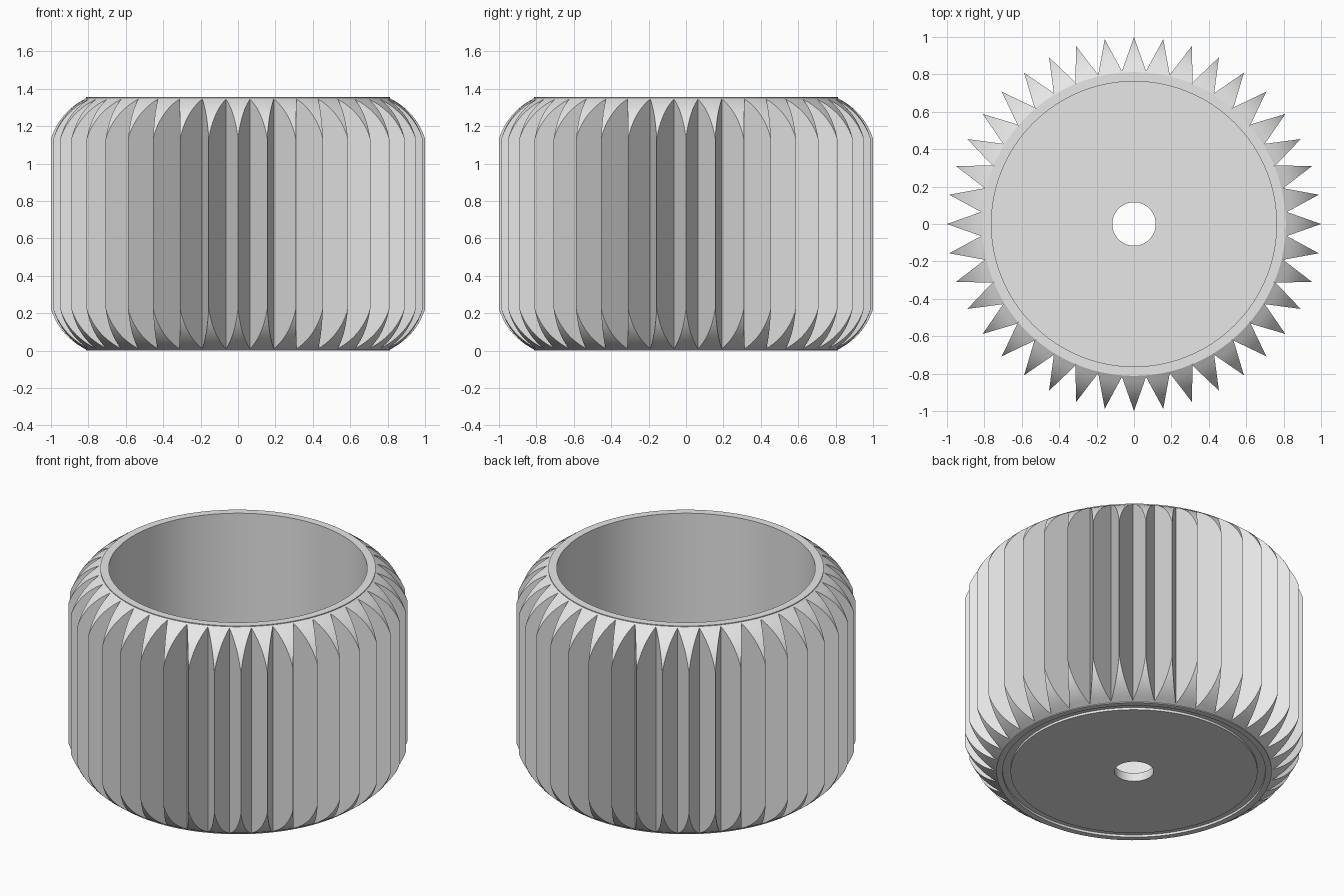
import bpy
import bmesh
from math import sin, cos, pi, sqrt, radians

old = bpy.data.objects.get("Cube")
if old:
    bpy.data.objects.remove(old, do_unlink=True)

HEIGHT = 1.355
TEETH = 40
VALLEY = 0.82
RIM = 0.812

grey = bpy.data.materials.new("light_grey")
grey.use_nodes = True
grey.diffuse_color = (0.8, 0.8, 0.8, 1)
grey.node_tree.nodes["Principled BSDF"].inputs["Base Color"].default_value = (0.8, 0.8, 0.8, 1)


def make_object(name, bm):
    """Weld a mesh, link it and shade it smooth with sharp edges kept."""
    bmesh.ops.remove_doubles(bm, verts=bm.verts, dist=0.0001)
    mesh = bpy.data.meshes.new(name)
    bm.to_mesh(mesh)
    bm.free()
    mesh.materials.append(grey)
    obj = bpy.data.objects.new(name, mesh)
    bpy.context.collection.objects.link(obj)
    bpy.ops.object.select_all(action='DESELECT')
    obj.select_set(True)
    bpy.context.view_layer.objects.active = obj
    bpy.ops.object.shade_smooth_by_angle(angle=radians(30))
    return obj


def skin(bm, rings, close=False):
    """Join successive closed rings of points with quads."""
    rows = [[bm.verts.new(p) for p in ring] for ring in rings]
    n = len(rows[0])
    pairs = list(zip(rows, rows[1:])) + ([(rows[-1], rows[0])] if close else [])
    for low, high in pairs:
        for j in range(n):
            k = (j + 1) % n
            bm.faces.new((low[j], low[k], high[k], high[j]))


def tooth_ring(radius, z):
    """Star section whose teeth are trimmed to a circle of the given radius."""
    half = pi / TEETH
    dx, dy = VALLEY * cos(half) - 1, VALLEY * sin(half)
    a, c = dx * dx + dy * dy, 1 - radius * radius
    t = min(1, (-dx - sqrt(max(0, dx * dx - a * c))) / a)
    trim = math_angle(1 + t * dx, t * dy)
    valley = min(VALLEY, radius)
    ring = []
    for i in range(TEETH):
        mid = 2 * half * i
        for angle, r in ((-half, valley), (-trim, radius), (0, radius), (trim, radius)):
            ring.append((r * cos(mid + angle), r * sin(mid + angle), z))
    return ring


def math_angle(x, y):
    from math import atan2
    return atan2(y, x)


# Rounded shoulder of the teeth, from the straight tip up to the rim
start, bend, end = (1, 1.133), (0.953, 1.274), (VALLEY, 1.345)
STEPS = 12
shoulder = []
for i in range(STEPS + 1):
    t = i / STEPS
    shoulder.append(tuple((1 - t) ** 2 * p + 2 * t * (1 - t) * q + t * t * s
                          for p, q, s in zip(start, bend, end)))
shoulder.append((RIM, 1.35))
levels = [(r, HEIGHT - z) for r, z in reversed(shoulder)] + shoulder

bm = bmesh.new()
skin(bm, [tooth_ring(r, z) for r, z in levels])
make_object("toothed_band", bm)

# Cup with a pierced floor and a shallow ring groove underneath
FLOOR, HOLE, INNER = 0.055, 0.116, 0.762
profile = [
    (RIM, 0), (RIM, HEIGHT), (INNER, HEIGHT), (INNER, FLOOR),
    (HOLE, FLOOR), (HOLE, 0), (0.728, 0), (0.728, 0.015),
    (0.775, 0.015), (0.775, 0),
]
SEGMENTS = 120
bm = bmesh.new()
skin(bm, [[(r * cos(2 * pi * j / SEGMENTS), r * sin(2 * pi * j / SEGMENTS), z)
           for j in range(SEGMENTS)] for r, z in profile], close=True)
make_object("cup_body", bm)
